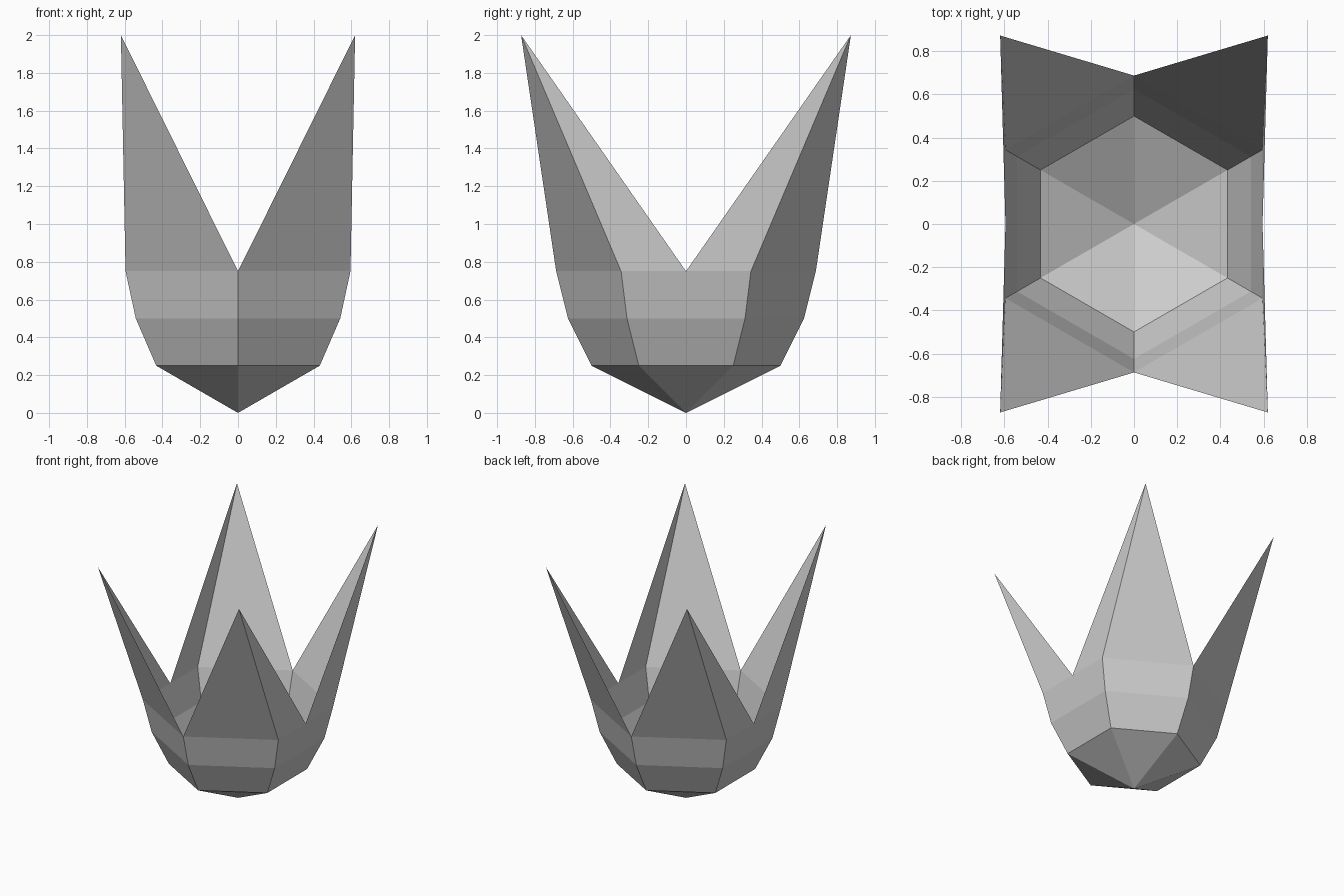
import bpy
from math import sin, cos, radians

if "Cube" in bpy.data.objects:
    bpy.data.objects.remove(bpy.data.objects["Cube"])


def make_object(name, verts, faces):
    mesh = bpy.data.meshes.new(name)
    mesh.from_pydata(verts, [], faces)
    obj = bpy.data.objects.new(name, mesh)
    bpy.context.collection.objects.link(obj)
    return obj


def ring_point(radius, z, i):
    a = radians(30 + 60 * i)
    return (radius * cos(a), radius * sin(a), z)


# Open six-sided cup, rising from a point at the base
profile = [(0.5, 0.25), (0.625, 0.5), (0.6875, 0.75)]
verts = [(0, 0, 0)] + [ring_point(r, z, i) for r, z in profile for i in range(6)]
faces = []
for i in range(6):
    j = (i + 1) % 6
    faces.append((0, 1 + j, 1 + i))
    for k in range(len(profile) - 1):
        lo, hi = 1 + 6 * k, 7 + 6 * k
        faces.append((lo + i, lo + j, hi + j, hi + i))
make_object("cup", verts, faces)

# One pointed petal: a wide face and a narrow side face, mirrored to four
radius, rim = profile[-1]
corner = ring_point(radius, rim, 0)
back = ring_point(radius, rim, 1)
side = (corner[0], 0, rim)
tip = (0.62, 0.873, 2.0)
petals = make_object("petals", [side, corner, back, tip], [(0, 1, 3), (1, 2, 3)])
mirror = petals.modifiers.new("mirror", 'MIRROR')
mirror.use_axis = (True, True, False)
